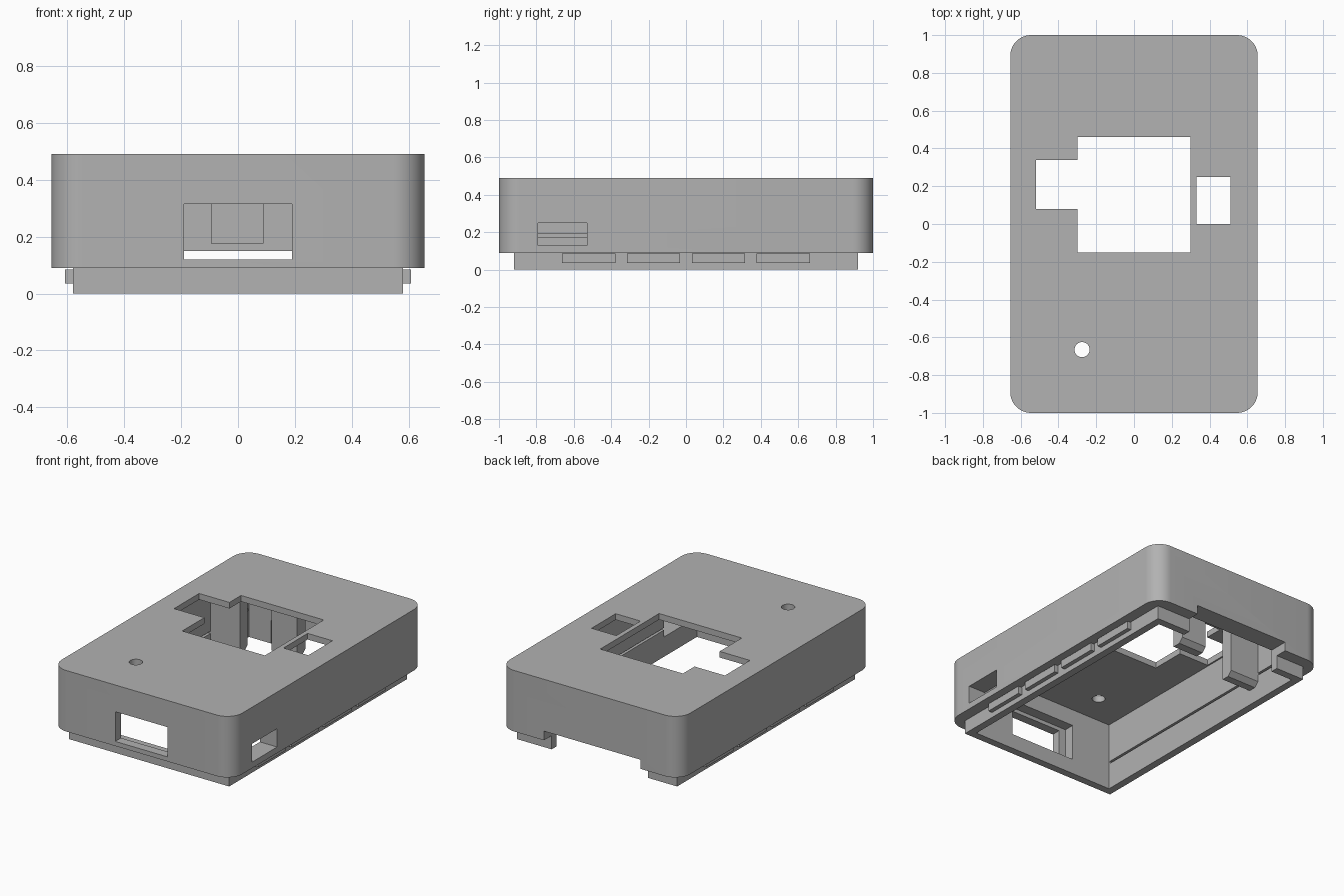
import bpy, bmesh, math

old = bpy.data.objects.get("Cube")
if old:
    bpy.data.objects.remove(old, do_unlink=True)

grey = bpy.data.materials.new("plain grey")
grey.use_nodes = True
color = (0.445, 0.445, 0.445, 1)
grey.diffuse_color = color
grey.node_tree.nodes["Principled BSDF"].inputs["Base Color"].default_value = color


def prism(name, outline, z0, z1):
    """Extrude a flat outline from z0 to z1."""
    bm = bmesh.new()
    base = bm.faces.new([bm.verts.new((x, y, z0)) for x, y in outline])
    top = bmesh.ops.extrude_face_region(bm, geom=[base])["geom"]
    for v in top:
        if isinstance(v, bmesh.types.BMVert):
            v.co.z = z1
    bmesh.ops.recalc_face_normals(bm, faces=bm.faces)
    mesh = bpy.data.meshes.new(name)
    bm.to_mesh(mesh)
    bm.free()
    mesh.materials.append(grey)
    obj = bpy.data.objects.new(name, mesh)
    bpy.context.collection.objects.link(obj)
    return obj


def box(name, x0, x1, y0, y1, z0, z1):
    return prism(name, [(x0, y0), (x1, y0), (x1, y1), (x0, y1)], z0, z1)


def rounded(hx, hy, r, steps=12):
    pts = []
    for i, (sx, sy) in enumerate([(1, 1), (-1, 1), (-1, -1), (1, -1)]):
        for k in range(steps + 1):
            a = math.pi / 2 * (i + k / steps)
            pts.append((sx * (hx - r) + r * math.cos(a), sy * (hy - r) + r * math.sin(a)))
    return pts


def combine(target, tool, operation="DIFFERENCE"):
    """Apply a boolean and discard the tool."""
    tool.hide_render = True
    mod = target.modifiers.new("combine", "BOOLEAN")
    mod.operation, mod.object, mod.solver = operation, tool, "EXACT"
    bpy.context.view_layer.objects.active = target
    bpy.ops.object.modifier_apply(modifier=mod.name)
    bpy.data.objects.remove(tool, do_unlink=True)


# Rounded cover with a narrower square lip below it
cover = prism("cover", rounded(0.655, 1.0, 0.11), 0.09, 0.49)
combine(cover, box("lip", -0.58, 0.58, -0.92, 0.92, 0, 0.2), "UNION")

# Hollow inside and thin board groove along both long walls
combine(cover, box("cavity", -0.53, 0.53, -0.87, 0.87, -0.1, 0.45))
combine(cover, box("board_groove", -0.56, 0.56, -0.86, 0.86, 0.175, 0.19))

# Top openings: stepped window, small window and round hole
window = [(-0.30, -0.15), (0.30, -0.15), (0.30, 0.46), (-0.30, 0.46),
          (-0.30, 0.34), (-0.52, 0.34), (-0.52, 0.08), (-0.30, 0.08)]
combine(cover, prism("window", window, 0.4, 0.6))
combine(cover, box("small_window", 0.33, 0.51, 0, 0.25, 0.4, 0.6))
hole = [(-0.275 + 0.04 * math.cos(math.tau * k / 32),
         -0.665 + 0.04 * math.sin(math.tau * k / 32)) for k in range(32)]
combine(cover, prism("round_hole", hole, 0.4, 0.6))

# Front port with a recess behind it, side port and rear notch
combine(cover, box("front_port", -0.19, 0.19, -1.1, -0.8, 0.12, 0.315))
combine(cover, box("port_recess", -0.24, 0.24, -0.94, -0.8, 0.1, 0.34))
combine(cover, box("side_port", 0.4, 0.8, -0.79, -0.53, 0.13, 0.25))
combine(cover, box("rear_notch", -0.37, 0.33, 0.8, 1.1, -0.1, 0.15))


def post(name, x0, x1, y0, y1, z0):
    """Hanging post with a chamfered foot."""
    obj = box(name, x0, x1, y0, y1, z0, 0.46)
    bm = bmesh.new()
    bm.from_mesh(obj.data)
    foot = [e for e in bm.edges if all(v.co.z < z0 + 0.01 and v.co.y > y1 - 0.01 for v in e.verts)]
    bmesh.ops.bevel(bm, geom=foot, offset=0.03, segments=1, affect="EDGES")
    bm.to_mesh(obj.data)
    bm.free()


# Posts hanging from the ceiling behind the window
post("middle_post", -0.095, 0.09, 0.485, 0.57, 0.175)
post("side_post", -0.6, -0.315, 0.47, 0.55, 0.1)

# Snap tabs along both sides of the lip
for side, s in (("left", 1), ("right", -1)):
    for i, y in enumerate((-0.52, -0.173, 0.173, 0.52)):
        x0, x1 = sorted((s * 0.57, s * 0.608))
        box(f"{side}_snap_tab_{i + 1}", x0, x1, y - 0.142, y + 0.142, 0.035, 0.085)

# Smooth the rounded corners only
bpy.ops.object.select_all(action="DESELECT")
cover.select_set(True)
bpy.context.view_layer.objects.active = cover
bpy.ops.object.shade_smooth_by_angle(angle=math.radians(30))
